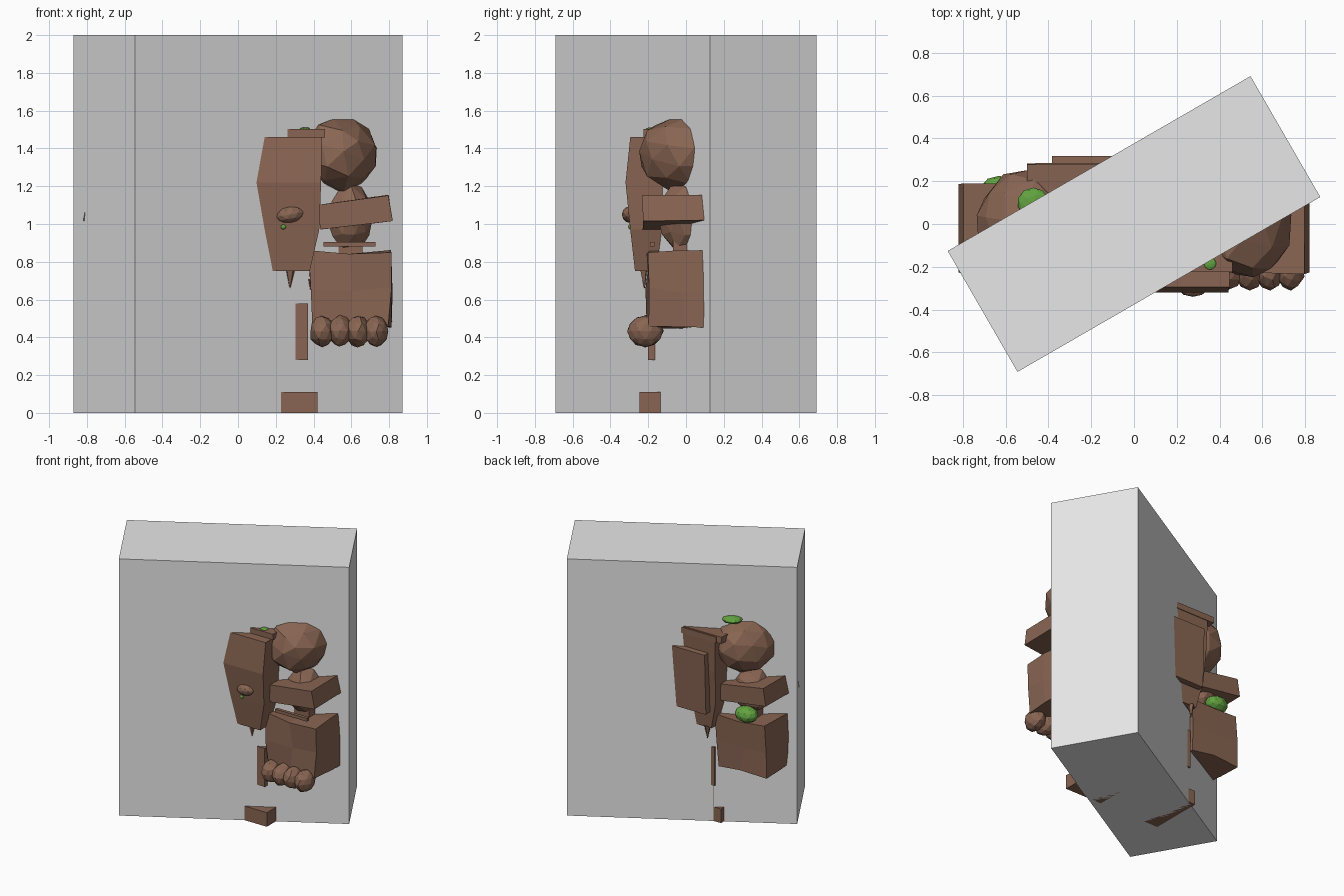
import bpy, bmesh, math, random
from mathutils import Matrix, Vector

if "Cube" in bpy.data.objects:
    bpy.data.objects.remove(bpy.data.objects["Cube"])

random.seed(4)


def material(name, rgb):
    m = bpy.data.materials.new(name)
    m.diffuse_color = (*rgb, 1)
    m.use_nodes = True
    m.node_tree.nodes["Principled BSDF"].inputs["Base Color"].default_value = m.diffuse_color
    return m


GREY = material("plain grey", (0.8, 0.8, 0.8))
STONE = material("brown stone", (0.25, 0.13, 0.085))
MOSS = material("green moss", (0.12, 0.36, 0.05))


def finish(name, bm, mat, mirror):
    bmesh.ops.recalc_face_normals(bm, faces=bm.faces)
    me = bpy.data.meshes.new(name)
    bm.to_mesh(me)
    bm.free()
    me.materials.append(mat)
    ob = bpy.data.objects.new(name, me)
    bpy.context.collection.objects.link(ob)
    if mirror:
        ob.modifiers.new("Mirror", 'MIRROR').use_mirror_merge = False
    return ob


def block(name, c, size, rot=(0, 0, 0), mat=STONE, mirror=True, cuts=0, jitter=0.0):
    """Box, optionally subdivided and roughened."""
    bm = bmesh.new()
    bmesh.ops.create_cube(bm, size=1)
    if cuts:
        bmesh.ops.subdivide_edges(bm, edges=bm.edges[:], cuts=cuts, use_grid_fill=True)
    place(bm, c, size, rot, jitter)
    return finish(name, bm, mat, mirror)


def rock(name, c, radii, rot=(0, 0, 0), mat=STONE, mirror=True, jitter=0.0, sub=2):
    """Low-poly ellipsoid."""
    bm = bmesh.new()
    bmesh.ops.create_icosphere(bm, subdivisions=sub, radius=1)
    place(bm, c, radii, rot, jitter)
    return finish(name, bm, mat, mirror)


def place(bm, c, size, rot, jitter):
    turn = Matrix.Identity(3)
    for ang, axis in zip(rot, 'XYZ'):
        turn = Matrix.Rotation(math.radians(ang), 3, axis) @ turn
    for v in bm.verts:
        p = Vector([a * b for a, b in zip(v.co, size)])
        n = Vector([random.uniform(-jitter, jitter) for _ in range(3)])
        v.co = turn @ p + n + Vector(c)


def loft(name, rings, mirror=False):
    """Stack of rectangles: z, x0, x1, y0, y1."""
    bm = bmesh.new()
    prev = None
    for i, (z, x0, x1, y0, y1) in enumerate(rings):
        ring = [bm.verts.new(p) for p in
                ((x0, y0, z), (x1, y0, z), (x1, y1, z), (x0, y1, z))]
        if prev:
            for k in range(4):
                bm.faces.new((prev[k], prev[(k + 1) % 4], ring[(k + 1) % 4], ring[k]))
        if i in (0, len(rings) - 1):
            bm.faces.new(ring)
        prev = ring
    return finish(name, bm, STONE, mirror)


def spike(name, c, r, h):
    """Hanging pointed shard."""
    bm = bmesh.new()
    bmesh.ops.create_cone(bm, cap_ends=True, segments=5, radius1=0.002, radius2=r, depth=h)
    place(bm, c, (1, 1, 1), (0, 0, 0), 0)
    return finish(name, bm, STONE, True)


# Big slab enclosing the figure
block("grey_slab", (0, 0, 1), (1.633, 0.652, 2), (0, 0, 30), GREY, False)

# Torso, collar and back plates
loft("torso", [(0.75, -0.38, 0.38, -0.27, 0.23),
               (0.97, -0.43, 0.43, -0.295, 0.25),
               (1.22, -0.44, 0.44, -0.32, 0.27),
               (1.46, -0.445, 0.445, -0.295, 0.28)])
block("collar", (0, 0.03, 1.48), (0.92, 0.51, 0.045), mirror=False)
block("back_collar", (0, 0.21, 1.48), (1.0, 0.14, 0.05), (4, 0, 0), mirror=False)
block("back_plate", (0, 0.285, 1.12), (0.765, 0.05, 0.47), (-2, 0, 0), mirror=False)
block("chest_strip", (0.395, -0.22, 1.25), (0.07, 0.13, 0.22))
rock("chest_stone", (0.275, -0.29, 1.05), (0.075, 0.05, 0.045), (0, -10, 0))
spike("front_shard", (0.275, -0.22, 0.71), 0.028, 0.1)
spike("side_shard", (0.385, -0.16, 0.68), 0.015, 0.06)
spike("back_shard", (0.34, 0.22, 0.71), 0.025, 0.1)

# Arms
rock("shoulder", (0.525, 0, 1.375), (0.205, 0.255, 0.205), (0, 20, 10), jitter=0.012)
rock("upper_arm", (0.585, 0, 1.035), (0.135, 0.155, 0.19), jitter=0.008)
block("arm_band", (0.62, -0.02, 1.06), (0.385, 0.42, 0.135), (0, -8, 0), jitter=0.006)
block("wrist_bar", (0.59, -0.178, 0.893), (0.275, 0.025, 0.025))
block("wrist", (0.59, 0, 0.88), (0.14, 0.14, 0.12))
block("forearm", (0.595, -0.01, 0.65), (0.425, 0.385, 0.395), cuts=1, jitter=0.016)
for i in range(4):
    rock(f"finger_{i + 1}", (0.445 + 0.095 * i, -0.215, 0.432),
         (0.066, 0.094, 0.083), jitter=0.004)

# Legs and feet
loft("thigh", [(0.28, 0.13, 0.37, -0.2, 0.18),
               (0.58, 0.13, 0.37, -0.2, 0.18)], True)
loft("shin", [(0.1, 0.15, 0.36, -0.13, 0.17),
              (0.3, 0.15, 0.36, -0.13, 0.17)], True)
loft("foot", [(0, 0.1, 0.42, -0.245, 0.17),
              (0.11, 0.1, 0.42, -0.245, 0.17)], True)
block("pelvis", (0, 0, 0.66), (0.66, 0.3, 0.22), mirror=False)

# Moss patches
for i, (c, r) in enumerate([
        ((-0.47, 0.1, 1.58), (0.075, 0.07, 0.028)),
        ((-0.63, 0.155, 0.9), (0.09, 0.07, 0.06)),
        ((0.385, -0.285, 1.325), (0.028, 0.02, 0.03)),
        ((0.24, -0.295, 0.985), (0.014, 0.012, 0.014)),
        ((0.355, -0.185, 1.5), (0.03, 0.03, 0.012))]):
    rock(f"moss_{i + 1}", c, r, mat=MOSS, mirror=False)
